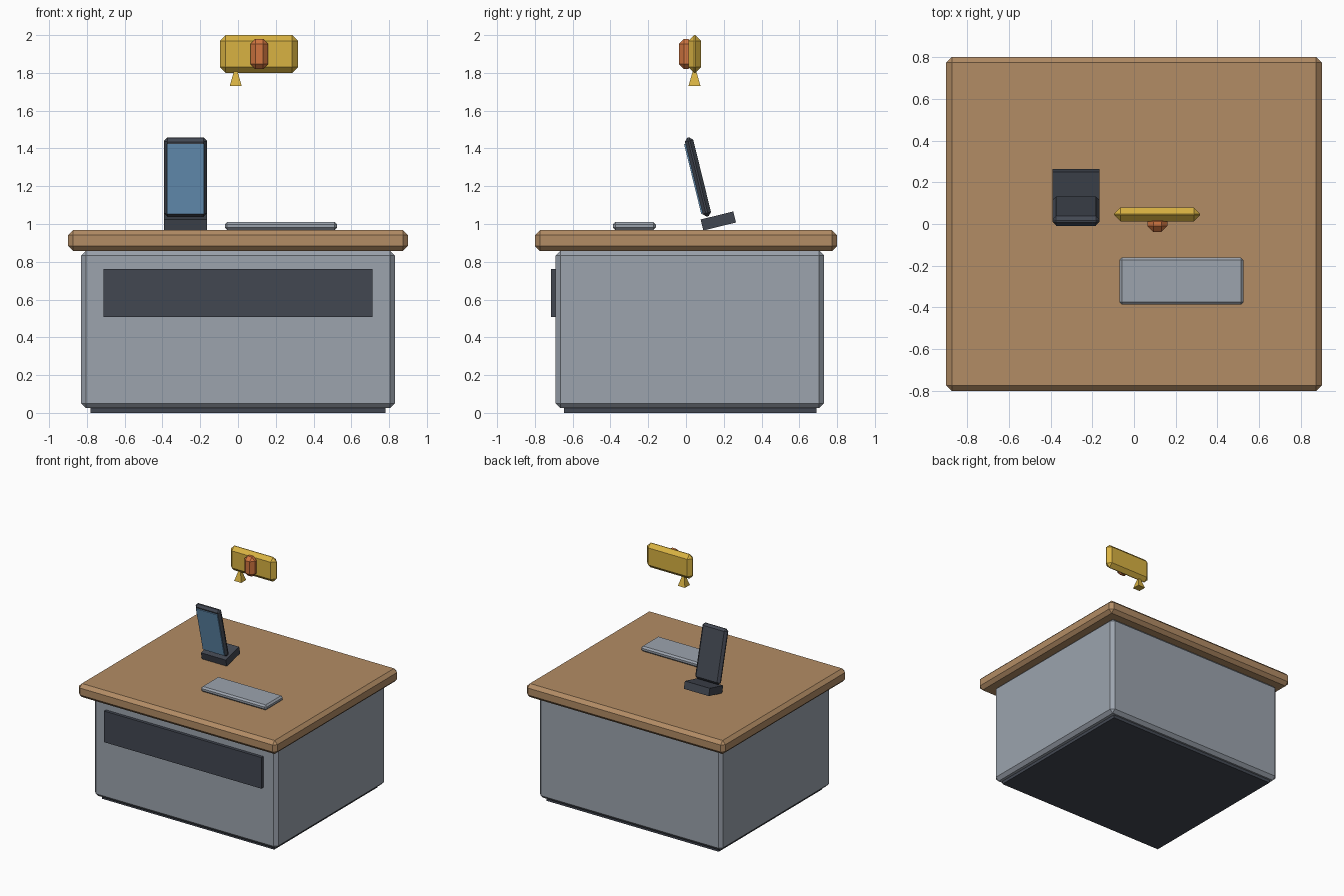
import bpy, bmesh, math
from mathutils import Matrix

if "Cube" in bpy.data.objects:
    bpy.data.objects.remove(bpy.data.objects["Cube"])


def material(name, srgb):
    m = bpy.data.materials.new(name)
    lin = [((c + 0.055) / 1.055) ** 2.4 for c in srgb]
    m.diffuse_color = (*lin, 1)
    m.use_nodes = True
    m.node_tree.nodes["Principled BSDF"].inputs["Base Color"].default_value = m.diffuse_color
    return m


wood = material("wood", (0.70, 0.55, 0.395))
grey = material("grey metal", (0.61, 0.64, 0.68))
dark = material("dark slate", (0.26, 0.28, 0.32))
blue = material("screen blue", (0.42, 0.60, 0.75))
yellow = material("yellow", (0.85, 0.70, 0.26))
orange = material("orange", (0.82, 0.46, 0.25))


def finish(name, bm, mat):
    mesh = bpy.data.meshes.new(name)
    bm.to_mesh(mesh)
    bm.free()
    mesh.materials.append(mat)
    ob = bpy.data.objects.new(name, mesh)
    bpy.context.collection.objects.link(ob)
    return ob


def box(name, x, y, z, mat, bevel=0, tilt=0):
    """Box from (min, max) pairs, chamfered, tilted about its own x axis."""
    size = [b - a for a, b in (x, y, z)]
    mid = [(a + b) / 2 for a, b in (x, y, z)]
    bm = bmesh.new()
    bmesh.ops.create_cube(bm, size=1, matrix=Matrix.Diagonal((*size, 1)))
    if bevel:
        bmesh.ops.bevel(bm, geom=bm.edges[:], offset=bevel, segments=1,
                        affect='EDGES', clamp_overlap=True)
    ob = finish(name, bm, mat)
    ob.location = mid
    ob.rotation_euler.x = tilt
    return ob


def centred(name, c, s, mat, bevel=0, tilt=0):
    return box(name, *[(a - b / 2, a + b / 2) for a, b in zip(c, s)], mat, bevel, tilt)


# Desk
box("plinth", (-0.78, 0.78), (-0.645, 0.69), (0, 0.05), dark)
box("cabinet", (-0.83, 0.83), (-0.69, 0.73), (0.025, 0.86), grey, 0.026)
box("front_panel", (-0.713, 0.713), (-0.715, -0.68), (0.508, 0.763), dark)
box("countertop", (-0.9, 0.9), (-0.8, 0.8), (0.857, 0.968), wood, 0.027)
box("desk_pad", (-0.07, 0.525), (-0.387, -0.16), (0.968, 1.01), grey, 0.013)

# Tilted display on its stand
tilt = math.radians(13.8)
px, py, pz = -0.278, 0.063, 1.249
centred("display_stand", (px, 0.171, 1.016), (0.226, 0.178, 0.06), dark, 0, tilt)
centred("display_body", (px, py, pz), (0.226, 0.046, 0.43), dark, 0.018, tilt)
d = 0.0245  # offset along the display normal
centred("display_screen", (px, py - d * math.cos(tilt), pz - 0.004 - d * math.sin(tilt)),
        (0.194, 0.008, 0.38), blue, 0, tilt)

# Floating sign with badge and flared tail
box("sign", (-0.095, 0.317), (0.013, 0.079), (1.80, 2.0), yellow, 0.03)
box("sign_badge", (0.065, 0.16), (-0.038, 0.04), (1.82, 1.98), orange, 0.028)
bm = bmesh.new()
bmesh.ops.create_cone(bm, cap_ends=True, segments=4,
                      radius1=0.032 * math.sqrt(2), radius2=0.009 * math.sqrt(2), depth=0.08,
                      matrix=Matrix.Rotation(math.pi / 4, 4, 'Z'))
tail = finish("sign_tail", bm, yellow)
tail.location = (-0.012, 0.045, 1.77)
